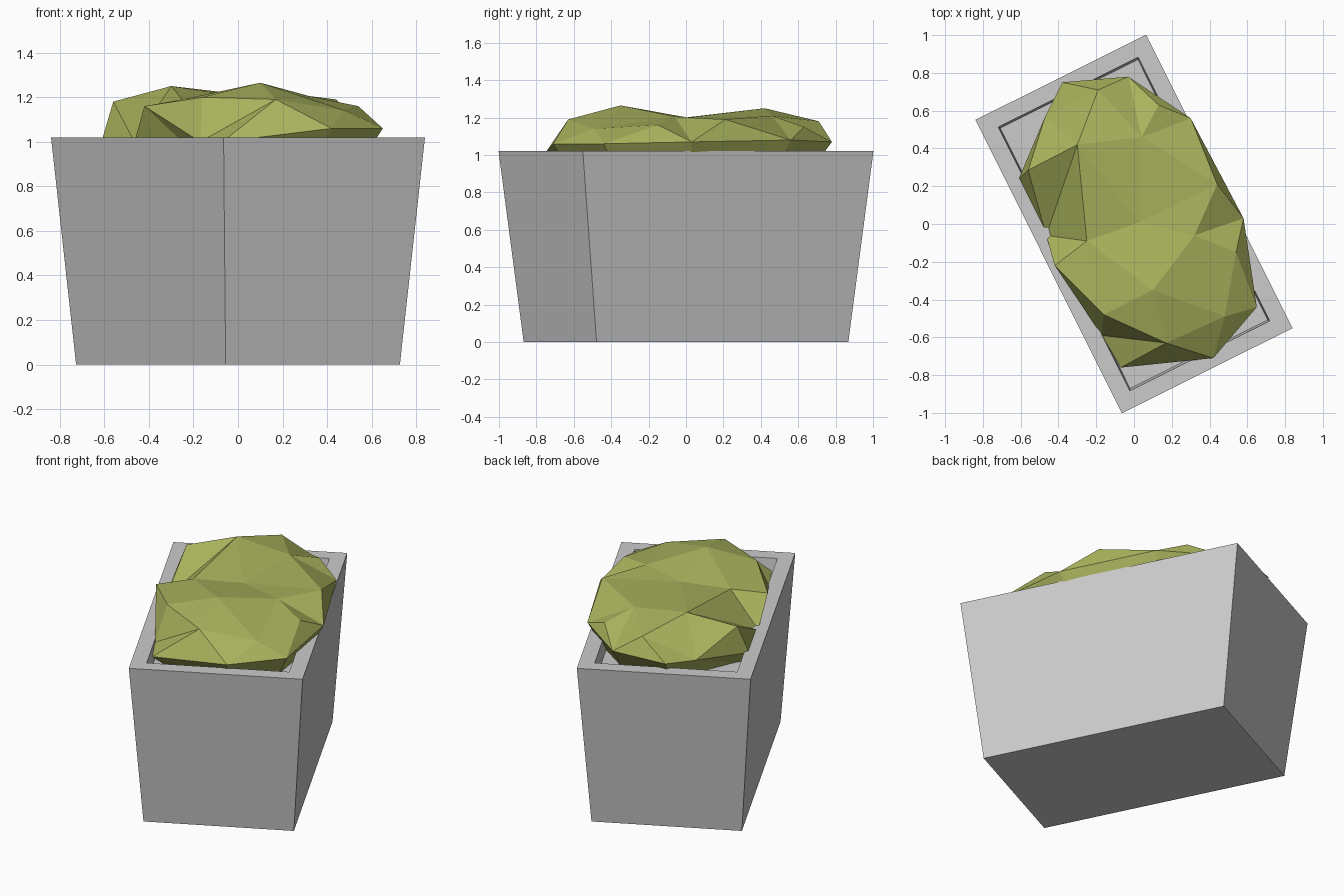
import bpy, bmesh, math
from mathutils import Vector
from mathutils.geometry import delaunay_2d_cdt

if "Cube" in bpy.data.objects:
    bpy.data.objects.remove(bpy.data.objects["Cube"])

TURN = math.radians(26.5)


def finish(bm, name):
    bmesh.ops.recalc_face_normals(bm, faces=bm.faces)
    mesh = bpy.data.meshes.new(name)
    bm.to_mesh(mesh)
    bm.free()
    obj = bpy.data.objects.new(name, mesh)
    bpy.context.collection.objects.link(obj)
    return obj


# Tapered planter: rectangles joined from the underside, over the rim, to the soil floor
bm = bmesh.new()
rings = []
for hx, hy, z in [(.437, .752, 0), (.505, .868, 1.02), (.414, .78, 1.02), (.407, .77, .92)]:
    rings.append([bm.verts.new((sx * hx, sy * hy, z))
                  for sx, sy in [(-1, -1), (1, -1), (1, 1), (-1, 1)]])
for a, b in zip(rings, rings[1:]):
    for i in range(4):
        j = (i + 1) % 4
        bm.faces.new((a[i], a[j], b[j], b[i]))
bm.faces.new(rings[0])
bm.faces.new(rings[-1])
planter = finish(bm, "planter_box")
planter.rotation_euler.z = TURN

# Low-poly shrub: outline (counter-clockwise) and the crown points inside it
outline = [(-.03, .78, 1.07), (-.38, .75, 1.07), (-.47, .57, 1.05), (-.61, .24, 1.01),
           (-.465, -.06, 1.0), (-.42, -.22, 1.16), (-.17, -.59, 1.0), (-.07, -.76, 1.0),
           (.42, -.71, 1.06), (.65, -.44, 1.06), (.58, .03, 1.07), (.30, .56, 1.08)]
crown = [(-.30, .42, 1.25), (-.19, .71, 1.18), (-.56, .285, 1.18), (.04, .46, 1.21),
         (.13, .63, 1.15), (.44, .21, 1.19), (.03, .01, 1.20), (-.25, -.09, 1.19),
         (.32, -.06, 1.205), (.54, -.15, 1.16), (.10, -.35, 1.265), (-.16, -.48, 1.20),
         (.17, -.63, 1.19), (.48, -.49, 1.14)]
points = outline + crown
n = len(outline)
loop = [(i, (i + 1) % n) for i in range(n)]
flat, _, tris, source, _, _ = delaunay_2d_cdt(
    [Vector(p[:2]) for p in points], loop, [], 1, 1e-5)

bm = bmesh.new()
verts = [bm.verts.new((p.x, p.y, points[s[0]][2])) for p, s in zip(flat, source)]
for t in tris:
    bm.faces.new([verts[i] for i in t])

# Underside of the shrub tucks into the planter
where = {s[0]: v for v, s in zip(verts, source)}
low = [bm.verts.new((x * .84, y * .84, .90)) for x, y, z in outline]
for i, j in loop:
    bm.faces.new((where[i], where[j], low[j]))
    bm.faces.new((where[i], low[j], low[i]))
bm.faces.new(low)
shrub = finish(bm, "shrub")

leaf = bpy.data.materials.new("olive_leaf")
leaf.diffuse_color = (.40, .45, .11, 1)
leaf.use_nodes = True
leaf.node_tree.nodes["Principled BSDF"].inputs["Base Color"].default_value = leaf.diffuse_color
shrub.data.materials.append(leaf)
